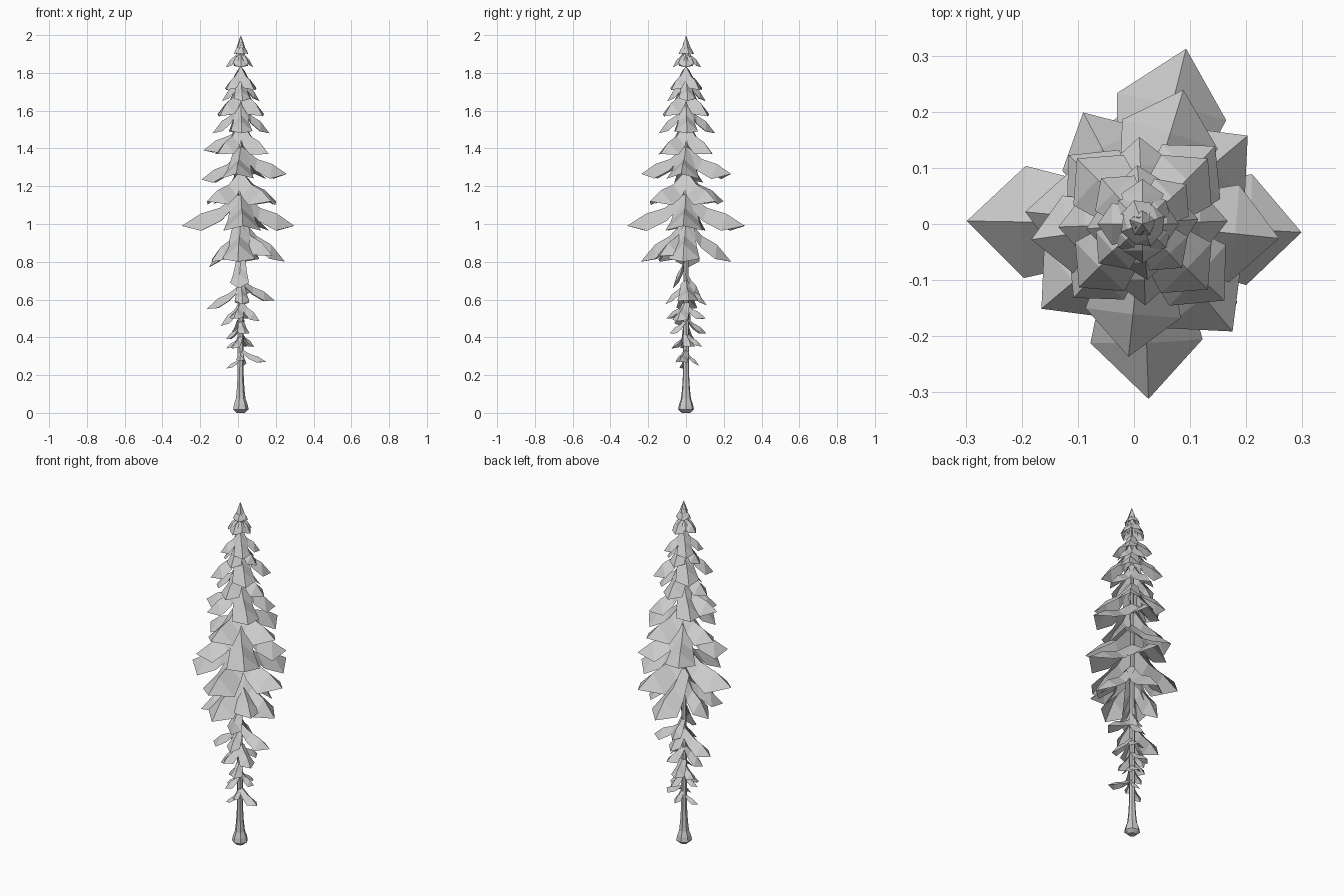
import bpy, bmesh
from math import sin, cos, pi, radians
from mathutils import Vector

CX = 0.015  # trunk axis


def finish(name, bm):
    me = bpy.data.meshes.new(name)
    bm.to_mesh(me)
    bm.free()
    ob = bpy.data.objects.new(name, me)
    bpy.context.collection.objects.link(ob)
    return ob


def blade(bm, angle, length, root_z, tip_z, width, lift=0.0):
    """Folded leaf-shaped bough: a drooping ridge with two lower side edges."""
    a = radians(angle)
    out, side = Vector((cos(a), sin(a), 0)), Vector((-sin(a), cos(a), 0))
    drop = root_z - tip_z

    def v(t, s, z):
        return bm.verts.new(Vector((CX, 0, z)) + out * (t * length) + side * s)

    near_z, mid_z = tip_z + 0.68 * drop, tip_z + 0.46 * drop
    ridge = [v(0.0, 0, root_z + lift), v(0.36, 0, near_z), v(0.68, 0, mid_z), v(1, 0, tip_z)]
    for s in (1, -1):
        edge = [v(0.03, s * width * 0.5, root_z + lift - 0.5 * width),
                v(0.34, s * width * 0.75, near_z - 0.7 * width),
                v(0.67, s * width, mid_z - 0.9 * width)]
        for i in range(2):
            f = [ridge[i], edge[i], edge[i + 1], ridge[i + 1]]
            bm.faces.new(f if s < 0 else f[::-1])
        f = [ridge[2], edge[2], ridge[3]]
        bm.faces.new(f if s < 0 else f[::-1])


# Trunk with flared root
bm = bmesh.new()
profile = [(0, .022), (.018, .043), (.045, .038), (.075, .027), (.13, .021), (.2, .017),
           (.6, .015), (1.2, .012), (1.7, .008), (1.95, .003)]
N = 7
rings = [[bm.verts.new((CX - .002 + r * cos(2 * pi * k / N), r * sin(2 * pi * k / N), z))
          for k in range(N)] for z, r in profile]
for lo, hi in zip(rings, rings[1:]):
    for k in range(N):
        bm.faces.new((lo[k], lo[(k + 1) % N], hi[(k + 1) % N], hi[k]))
bm.faces.new(rings[0][::-1])
bm.faces.new(rings[-1])
finish("trunk", bm)

# Dense crown tiers: root z, tip z, first angle, four blade lengths
tiers = [
    (1.00, 0.80, -4, (.235, .24, .17, .24)),
    (1.13, 0.99, -3, (.284, .322, .313, .312)),
    (1.25, 1.12, 40, (.245, .225, .235, .25)),
    (1.38, 1.265, -6, (.245, .25, .21, .238)),
    (1.51, 1.37, 47, (.19, .18, .18, .20)),
    (1.62, 1.48, 2, (.152, .155, .15, .145)),
    (1.72, 1.57, 45, (.165, .165, .16, .165)),
    (1.77, 1.65, 5, (.10, .105, .10, .10)),
    (1.82, 1.71, 42, (.105, .11, .105, .105)),
    (1.92, 1.83, 0, (.065, .08, .08, .07)),
    (1.92, 1.845, 45, (.06, .06, .06, .06)),
    (1.96, 1.90, 20, (.042, .045, .04, .042)),
]
for n, (rz, tz, start, lengths) in enumerate(tiers):
    bm = bmesh.new()
    for i, ln in enumerate(lengths):
        ang = start + 90 * i
        if i == 1 and n in (1, 3):
            ang -= 11
        if i == 1 and n == 2:
            ang -= 12
        if i == 2 and n == 1:
            ang += 2
        if i == 3 and n == 1:
            ang += 5
        dz = -.03 if i == 2 and n in (0, 3) else 0
        w = min(.1, .3 * ln + .014)
        blade(bm, ang, ln, rz + dz, tz + dz, w, .035 if n < 8 else .015)
    finish(f"crown_tier_{n + 1}", bm)

# Odd boughs filling the gaps between tiers
bm = bmesh.new()
for b in [(188, .20, 1.50, 1.39), (-40, .22, .98, .83), (222, .21, .97, .80)]:
    blade(bm, *b, .07)
finish("crown_filler_boughs", bm)

# Sparse lower sprigs: angle, length, root z, tip z, half width
bm = bmesh.new()
sprigs = [
    (262, .07, .82, .66, .045), (75, .08, .74, .62, .035), (5, .18, .70, .595, .05),
    (178, .18, .67, .55, .05), (275, .11, .69, .575, .035), (85, .11, .68, .57, .035),
    (-25, .11, .59, .485, .04), (195, .11, .58, .46, .04), (250, .11, .58, .50, .035),
    (70, .11, .57, .50, .035), (100, .11, .50, .42, .035), (285, .09, .49, .42, .03),
    (170, .08, .46, .39, .03), (20, .075, .42, .35, .03), (240, .09, .41, .34, .025),
    (75, .09, .42, .35, .025), (190, .08, .40, .34, .02), (-15, .14, .33, .27, .03),
    (195, .08, .29, .235, .02), (80, .07, .32, .25, .02), (265, .055, .33, .275, .02),
]
for a, ln, rz, tz, w in sprigs:
    blade(bm, a, ln, rz, tz, w * 1.12, .01)
finish("lower_sprigs", bm)

# Pointed tree top
bpy.ops.mesh.primitive_cone_add(vertices=5, radius1=.024, radius2=0, depth=.065,
                                location=(CX, 0, 1.9675))
bpy.context.object.name = "tree_top"
